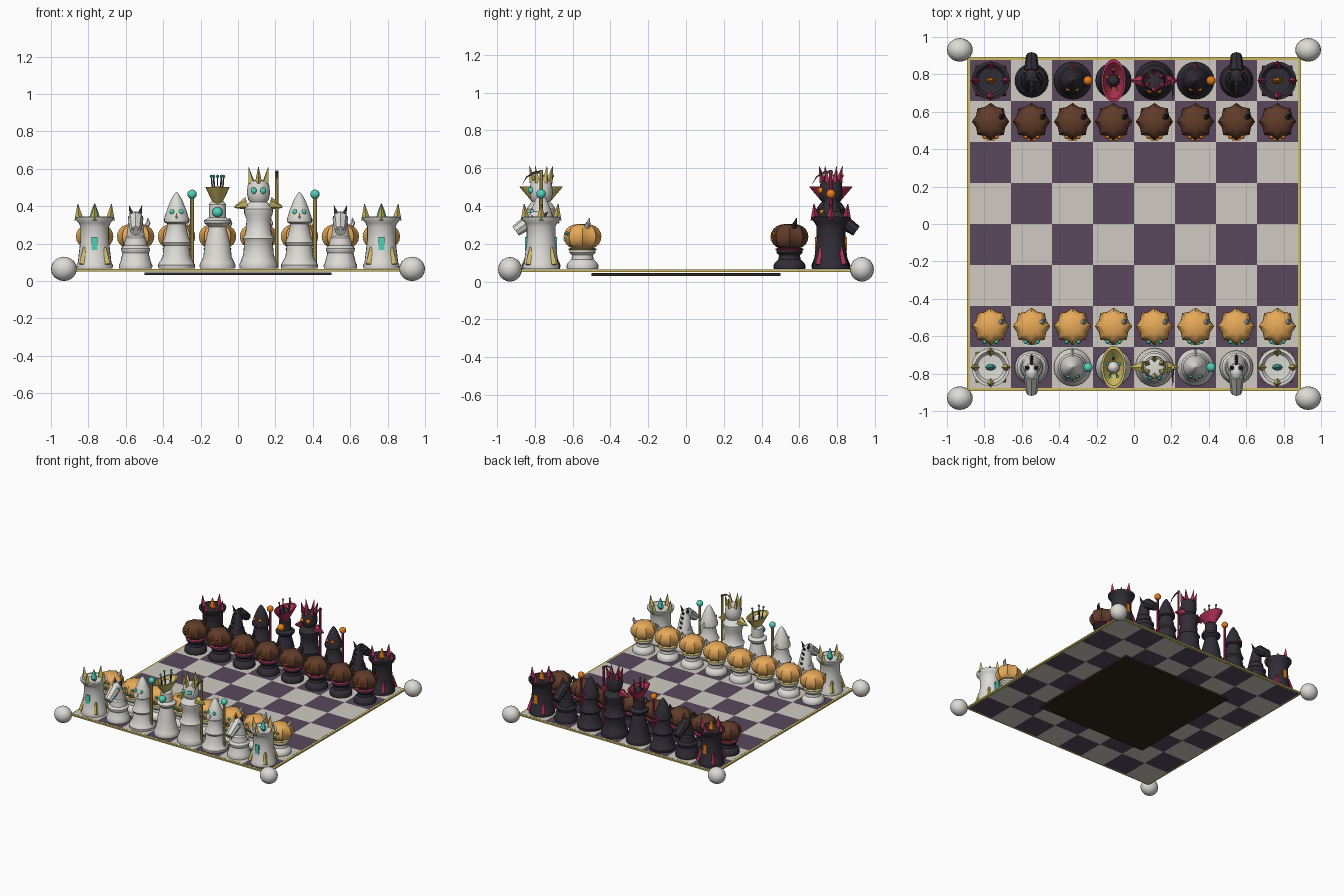
import bpy, bmesh
from math import sin, cos, pi, radians
from mathutils import Vector, Matrix

if "Cube" in bpy.data.objects:
    bpy.data.objects.remove(bpy.data.objects["Cube"])

def mat(name, *c):
    m = bpy.data.materials.new(name)
    m.diffuse_color = (*c, 1)
    m.use_nodes = True
    m.node_tree.nodes["Principled BSDF"].inputs["Base Color"].default_value = m.diffuse_color
    return m

IVORY = mat("ivory", .72, .71, .67)
GOLD = mat("gold", .62, .50, .13)
CYAN = mat("cyan", .08, .65, .5)
SQUASH = mat("light_pumpkin", .8, .4, .1)
COAL = mat("coal", .03, .026, .036)
RED = mat("crimson", .4, .03, .09)
ORANGE = mat("orange", .8, .2, .01)
BROWN = mat("dark_pumpkin", .12, .045, .022)
LIGHT = mat("light_square", .63, .6, .54)
PURPLE = mat("dark_square", .1, .065, .11)
WOOD = mat("wood", .03, .02, .012)
STEEL = mat("steel", .08, .08, .09)

parts = []  # objects of the piece being built

def finish(bm, name, m, loc=(0, 0, 0), smooth=True):
    bmesh.ops.recalc_face_normals(bm, faces=bm.faces)
    me = bpy.data.meshes.new(name)
    bm.to_mesh(me)
    bm.free()
    if smooth:
        me.shade_smooth()
        me.set_sharp_from_angle(angle=radians(35))
    me.materials.append(m)
    o = bpy.data.objects.new(name, me)
    o.location = loc
    bpy.context.collection.objects.link(o)
    parts.append(o)
    return o

def lathe(name, prof, m, n=24, sx=1, sy=1, lobes=None):
    bm = bmesh.new()
    rings = []
    for r, z in prof:
        ring = []
        for i in range(n):
            k = r * (lobes if lobes and i % 2 else 1)
            a = 2 * pi * i / n
            ring.append(bm.verts.new((k * cos(a) * sx, k * sin(a) * sy, z)))
        rings.append(ring)
    for a, b in zip(rings, rings[1:]):
        for i in range(n):
            j = (i + 1) % n
            bm.faces.new((a[i], a[j], b[j], b[i]))
    bm.faces.new(rings[0])
    bm.faces.new(rings[-1])
    return finish(bm, name, m)

def rod(name, p, q, r1, r2, m, n=8):
    p, q = Vector(p), Vector(q)
    d = q - p
    bm = bmesh.new()
    M = Matrix.Translation((p + q) / 2) @ d.to_track_quat('Z', 'Y').to_matrix().to_4x4()
    bmesh.ops.create_cone(bm, cap_ends=True, segments=n, radius1=r1, radius2=r2, depth=d.length, matrix=M)
    return finish(bm, name, m, smooth=n > 4)

def ball(name, c, r, m, n=16):
    r = r if isinstance(r, tuple) else (r, r, r)
    bm = bmesh.new()
    bmesh.ops.create_uvsphere(bm, u_segments=n, v_segments=n // 2, radius=1, matrix=Matrix.Diagonal((*r, 1)))
    return finish(bm, name, m, c)

def box(name, c, s, m, tilt=0):
    bm = bmesh.new()
    bmesh.ops.create_cube(bm, size=1, matrix=Matrix.Rotation(tilt, 4, 'X') @ Matrix.Diagonal((*s, 1)))
    return finish(bm, name, m, c, False)

# Board: tiles, gilded frame, under plate, corner feet
S = .219
for i in range(8):
    for j in range(8):
        box("square", ((i - 3.5) * S, (j - 3.5) * S, .058), (S, S, .014), PURPLE if (i + j) % 2 else LIGHT)
for s in (-1, 1):
    box("frame_side", (s * .8845, 0, .058), (.017, 1.786, .012), GOLD)
    box("frame_end", (0, s * .8845, .058), (1.752, .017, .012), GOLD)
    for t in (-1, 1):
        ball("corner_foot", (s * .931, t * .931, .065), (.069, .063, .065), IVORY, 20)
box("under_plate", (0, 0, .038), (1, 1, .014), WOOD)

B = .066  # board top

def pawn(body, trim, glow, squash):
    lathe("pawn_base", [(.083, B), (.085, .085), (.078, .1), (.058, .118), (.056, .14), (.07, .155), (.07, .17), (.05, .185)], body)
    lathe("pawn_ring", [(.06, .166), (.074, .169), (.074, .175), (.06, .178)], trim)
    prof = [(.1 * max(.02, cos(a)) ** .7, .238 + .068 * sin(a)) for a in [pi * (k / 10 - .5) for k in range(11)]]
    lathe("pawn_pumpkin", prof, squash, 16, lobes=.84)
    rod("pawn_stem", (.05, .02, .28), (.068, .03, .31), .016, .012, body)
    rod("pawn_stem_tip", (.068, .03, .308), (.064, .038, .336), .012, .003, body)
    for s in (-1, 1):
        ball("pawn_eye", (s * .032, -.082, .255), (.012, .012, .01), glow, 8)
    box("pawn_mouth", (0, -.094, .222), (.045, .012, .01), glow)

def rook(body, trim, glow, _):
    lathe("rook_tower", [(.096, B), (.098, .085), (.09, .1), (.076, .22), (.076, .29), (.085, .31), (.1, .328), (.102, .342),
                         (.085, .344), (.07, .325), (.02, .32)], body)
    for k in range(4):
        a = k * pi / 2
        c, s = cos(a), sin(a)
        rod("rook_merlon", (c * .083, s * .083, .325), (c * .09, s * .09, .412), .025, .002, trim, 4)
        a += pi / 4
        c, s = cos(a), sin(a)
        rod("rook_buttress", (c * .098, s * .098, .09), (c * .074, s * .074, .18), .018, .012, trim, 4)
    lathe("rook_flame", [(.01, .32), (.028, .34), (.018, .375), (.002, .415)], glow, 8, 1, .6)
    for s in (-1, 1):
        box("rook_window", (0, s * .074, .2), (.032, .02, .07), glow)

def knight(body, trim, glow, _):
    lathe("knight_base", [(.088, B), (.09, .085), (.082, .1), (.07, .15), (.078, .165), (.078, .175), (.062, .19), (.055, .23), (.03, .25)], body)
    rod("knight_neck", (0, .015, .19), (0, -.012, .335), .055, .036, body, 12)
    ball("knight_skull", (0, -.025, .335), (.034, .05, .038), body)
    rod("knight_muzzle", (0, -.04, .335), (0, -.135, .268), .042, .03, body, 8)
    for s in (-1, 1):
        rod("knight_ear", (s * .02, -.005, .355), (s * .035, .005, .405), .013, .001, STEEL)
        ball("knight_eye", (s * .031, -.05, .34), .01, glow, 8)
        ball("knight_nostril", (s * .014, -.137, .28), .007, STEEL, 8)
    for k in range(4):
        z = .24 + k * .035
        rod("knight_mane", (0, .045 - k * .011, z), (0, .07 - k * .011, z + .025), .013, .001, STEEL, 6)

def bishop(body, trim, glow, _):
    lathe("bishop_robe", [(.097, B), (.1, .085), (.092, .1), (.075, .13), (.068, .19), (.077, .205), (.062, .24), (.05, .3), (.055, .32)], body)
    lathe("bishop_hood", [(.05, .305), (.066, .315), (.066, .335), (.05, .385), (.03, .435), (.012, .465), (.003, .476)], body)
    for s in (-1, 1):
        ball("bishop_eye", (s * .024, -.046, .37), .014, glow, 10)
    rod("bishop_nose", (0, -.045, .362), (0, -.07, .335), .012, .003, trim)
    rod("bishop_staff", (.083, 0, B), (.083, 0, .445), .01, .01, trim)
    ball("bishop_orb", (.083, 0, .464), .025, glow)
    rod("bishop_cape_spine", (0, .04, .36), (0, .095, .31), .01, .006, trim if body is COAL else body, 4)

def queen(body, trim, glow, _):
    lathe("queen_robe", [(.094, B), (.096, .085), (.09, .1), (.076, .13), (.068, .2), (.052, .265), (.048, .29), (.07, .31), (.072, .325),
                         (.045, .34), (.045, .41), (.03, .43)], body)
    lathe("queen_crown", [(.3, .405), (.4, .42), (.95, .495), (1, .503), (.85, .503), (.3, .435)], trim, 24, .065, .115)
    ball("queen_head", (0, 0, .47), (.033, .033, .04), body)
    ball("queen_gem", (0, -.055, .368), .028, glow)
    for k in range(5):
        a = k * 2 * pi / 5 + pi / 2
        p = (.035 * cos(a), .06 * sin(a), .56)
        rod("queen_prong", (.025 * cos(a), .045 * sin(a), .45), p, .005, .004, STEEL, 6)
        ball("queen_prong_tip", p, .009, glow, 8)

def king(body, trim, glow, _):
    lathe("king_robe", [(.1, B), (.103, .088), (.095, .105), (.082, .14), (.076, .21), (.086, .228), (.07, .25), (.064, .33), (.076, .36),
                        (.077, .385), (.06, .41), (.045, .425)], body)
    lathe("king_head", [(.035, .41), (.055, .435), (.062, .47), (.058, .51), (.05, .535), (.02, .54)], body)
    for s in (-1, 1):
        ball("king_eye", (s * .025, -.052, .483), .018, glow, 10)
        rod("king_shoulder_horn", (s * .06, 0, .415), (s * .128, 0, .395), .036, .005, trim, 6)
    for k in range(6):
        a = k * pi / 3 + pi / 2
        c, s = cos(a), sin(a)
        rod("king_crown_spike", (c * .042, s * .042, .525), (c * .062, s * .062, .612), .019, .001, trim, 4)
    rod("king_scythe_shaft", (.098, 0, B), (.098, 0, .59), .009, .009, trim)
    arc = [(.098, .01, .58), (.098, -.035, .578), (.098, -.075, .555), (.098, -.1, .515)]
    for k, (p, q) in enumerate(zip(arc, arc[1:])):
        rod("king_scythe_blade", p, q, .009 - k * .0028, .0062 - k * .0028, STEEL, 6)

# Each piece is modelled at the origin, then instanced along its rank
ranks = [(pawn, range(8), 2.5), (rook, (0, 7), 3.5), (knight, (1, 6), 3.5), (bishop, (2, 5), 3.5), (queen, (3,), 3.5), (king, (4,), 3.5)]
for side, look in ((-1, (IVORY, GOLD, CYAN, SQUASH)), (1, (COAL, RED, ORANGE, BROWN))):
    for build, files, row in ranks:
        parts.clear()
        build(*look)
        turn = Matrix.Rotation(pi if build is knight and side > 0 else 0, 4, 'Z')
        for n, f in enumerate(files):
            M = Matrix.Translation(((f - 3.5) * S, side * row * S, 0)) @ turn
            for o in list(parts):
                if n < len(files) - 1:
                    c = o.copy()
                    bpy.context.collection.objects.link(c)
                else:
                    c = o
                c.matrix_world = M @ Matrix.Translation(o.location)
